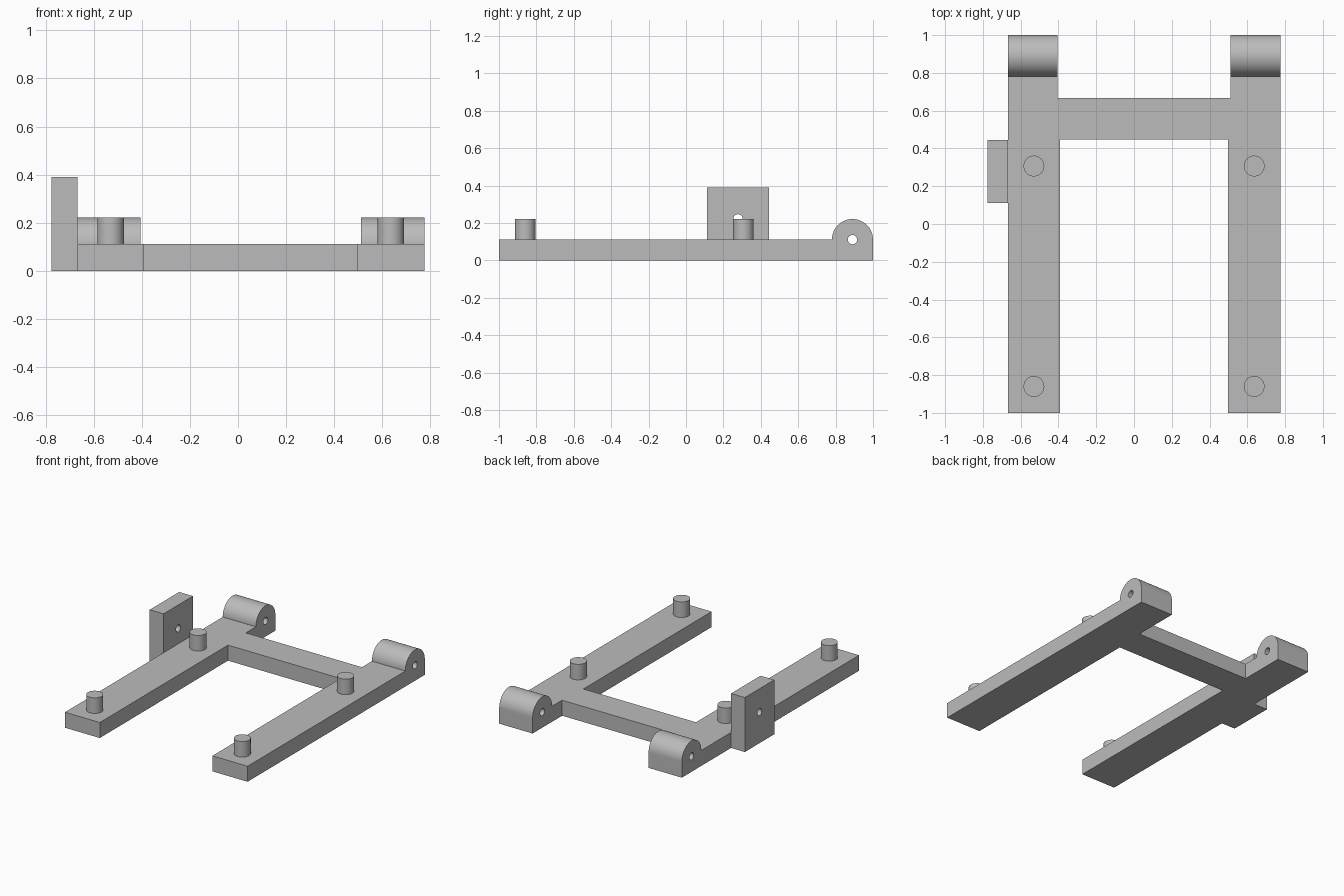
import bpy
import bmesh
from math import cos, sin, pi
from mathutils import Matrix, Vector

cube = bpy.data.objects.get("Cube")
if cube:
    bpy.data.objects.remove(cube)

grey = bpy.data.materials.new("plain grey")
grey.use_nodes = True
colour = (0.5, 0.5, 0.5, 1)
grey.diffuse_color = colour
grey.node_tree.nodes["Principled BSDF"].inputs["Base Color"].default_value = colour

THICK = 0.111     # height of the flat frame
PEG_TOP = 0.222
LUG_R = 0.11
HOLE_R = 0.025


def prism(name, points, direction):
    """Extrude a closed outline of 3D points along a vector."""
    bm = bmesh.new()
    face = bm.faces.new([bm.verts.new(p) for p in points])
    extruded = bmesh.ops.extrude_face_region(bm, geom=[face])["geom"]
    verts = [v for v in extruded if isinstance(v, bmesh.types.BMVert)]
    bmesh.ops.translate(bm, verts=verts, vec=Vector(direction))
    bmesh.ops.recalc_face_normals(bm, faces=bm.faces)
    mesh = bpy.data.meshes.new(name)
    bm.to_mesh(mesh)
    bm.free()
    mesh.materials.append(grey)
    obj = bpy.data.objects.new(name, mesh)
    bpy.context.collection.objects.link(obj)
    return obj


def activate(obj):
    bpy.ops.object.select_all(action="DESELECT")
    obj.select_set(True)
    bpy.context.view_layer.objects.active = obj


def smooth(obj):
    activate(obj)
    bpy.ops.object.shade_smooth_by_angle(angle=pi / 6)


def arc(y, z, radius, x, start, end, steps):
    """Points of an arc lying across the x axis."""
    angles = [start + (end - start) * i / steps for i in range(steps + 1)]
    return [(x, y + radius * cos(a), z + radius * sin(a)) for a in angles]


def drill_x(obj, x, y, z):
    """Cut a round pin hole along x."""
    circle = arc(y, z, HOLE_R, x - 0.3, 0, 2 * pi, 32)[:-1]
    cutter = prism("hole_cutter", circle, (0.6, 0, 0))
    cutter.hide_render = True
    mod = obj.modifiers.new("pin hole", "BOOLEAN")
    mod.operation = "DIFFERENCE"
    mod.solver = "EXACT"
    mod.object = cutter
    activate(obj)
    bpy.ops.object.modifier_apply(modifier=mod.name)
    bpy.data.objects.remove(cutter)


# Flat frame: two long arms joined by a crossbar
outline = [(-0.667, -1), (-0.392, -1), (-0.392, 0.447), (0.498, 0.447),
           (0.498, -1), (0.776, -1), (0.776, 0.78), (0.512, 0.78),
           (0.512, 0.667), (-0.405, 0.667), (-0.405, 0.78), (-0.667, 0.78)]
prism("frame", [(x, y, 0) for x, y in outline], (0, 0, THICK))

# Rounded hinge lugs at the back ends of the arms
for side, x0, x1 in (("right", -0.667, -0.405), ("left", 0.512, 0.776)):
    y = 1 - LUG_R
    profile = arc(y, THICK, LUG_R, x0, 0, pi, 48)
    profile += [(x0, 0.78, 0), (x0, 1, 0)]
    lug = prism(side + "_hinge_lug", profile, (x1 - x0, 0, 0))
    drill_x(lug, (x0 + x1) / 2, y, THICK)
    smooth(lug)

# Upright side plate with its pin hole
x0, y0, y1, top = -0.776, 0.112, 0.444, 0.389
plate = prism("side_plate", [(x0, y0, 0), (x0, y1, 0), (x0, y1, top), (x0, y0, top)],
              (0.109, 0, 0))
drill_x(plate, -0.72, 0.278, 0.222)
smooth(plate)

# Round locating pegs on the arms
for side, x in (("right", -0.53), ("left", 0.636)):
    for end, y in (("front", -0.86), ("back", 0.307)):
        bpy.ops.mesh.primitive_cylinder_add(
            vertices=48, radius=0.055, depth=PEG_TOP - THICK,
            location=(x, y, (PEG_TOP + THICK) / 2))
        peg = bpy.context.object
        peg.name = f"{end}_{side}_peg"
        peg.data.materials.append(grey)
        smooth(peg)
